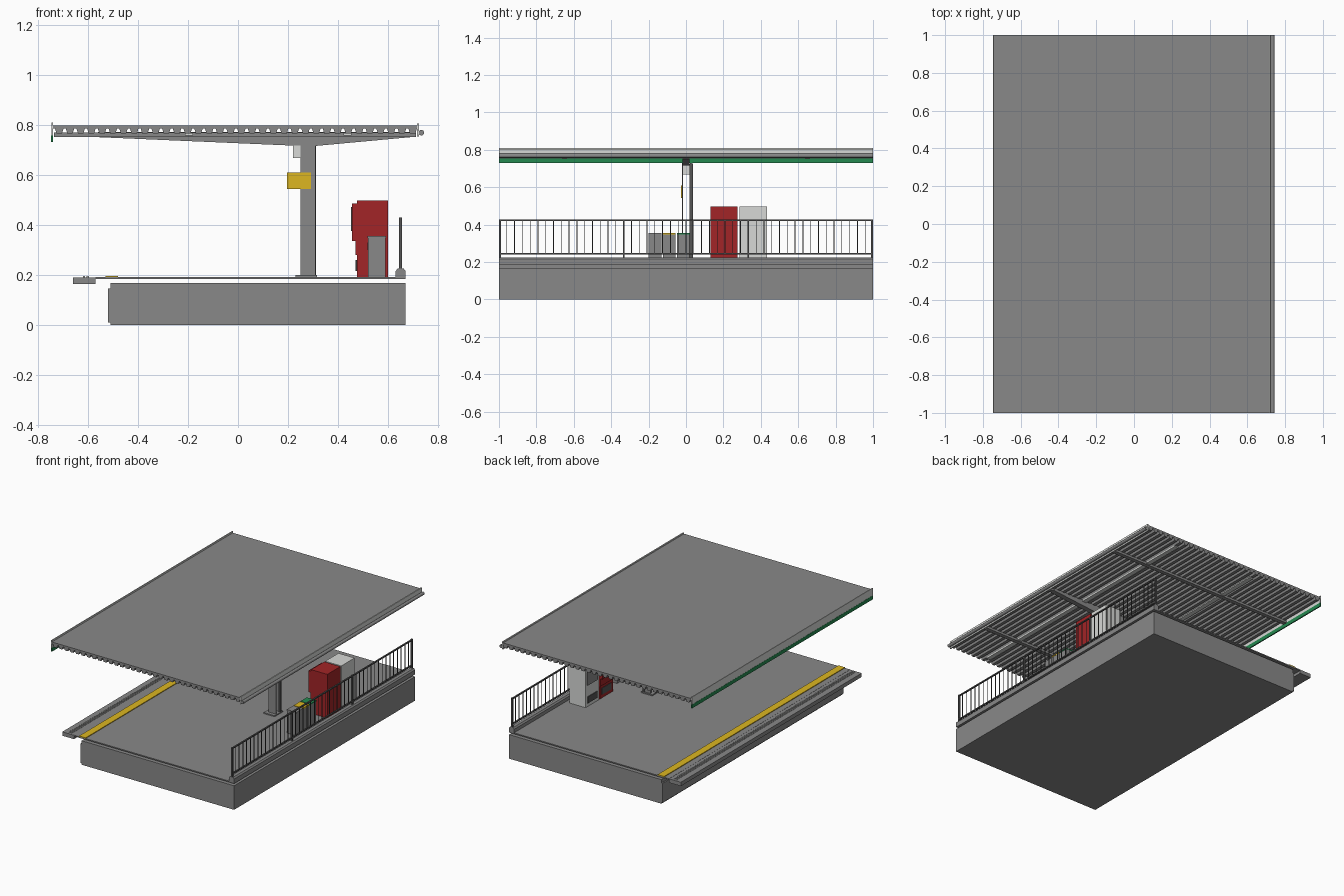
import bpy, bmesh, math

old = bpy.data.objects.get("Cube")
if old:
    bpy.data.objects.remove(old)


def material(name, r, g, b):
    m = bpy.data.materials.new(name)
    m.use_nodes = True
    m.diffuse_color = (r, g, b, 1)
    bsdf = next(n for n in m.node_tree.nodes if n.type == 'BSDF_PRINCIPLED')
    bsdf.inputs["Base Color"].default_value = (r, g, b, 1)
    return m


GREY = material("concrete_grey", 0.25, 0.25, 0.25)
DARK = material("dark_grey", 0.09, 0.09, 0.09)
LIGHT = material("light_grey", 0.68, 0.69, 0.67)
RED = material("red", 0.36, 0.018, 0.02)
YELLOW = material("yellow", 0.72, 0.47, 0.015)
GREEN = material("green", 0.018, 0.25, 0.08)


def finish(name, bm, mat):
    bmesh.ops.recalc_face_normals(bm, faces=bm.faces)
    mesh = bpy.data.meshes.new(name)
    bm.to_mesh(mesh)
    bm.free()
    mesh.materials.append(mat)
    ob = bpy.data.objects.new(name, mesh)
    bpy.context.collection.objects.link(ob)
    return ob


def add_box(bm, x, y, z):
    """Add a box spanning the (low, high) pairs x, y and z."""
    verts = bmesh.ops.create_cube(bm, size=1)["verts"]
    for v in verts:
        for i, (low, high) in enumerate((x, y, z)):
            v.co[i] = low if v.co[i] < 0 else high


def boxes(name, mat, spans):
    bm = bmesh.new()
    for span in spans:
        add_box(bm, *span)
    return finish(name, bm, mat)


def box(name, mat, x, y, z):
    return boxes(name, mat, [(x, y, z)])


def extrude(name, mat, profile, y):
    """Extrude an x-z profile along y."""
    bm = bmesh.new()
    face = bm.faces.new([bm.verts.new((px, y[0], pz)) for px, pz in profile])
    new = bmesh.ops.extrude_face_region(bm, geom=[face])["geom"]
    for v in new:
        if isinstance(v, bmesh.types.BMVert):
            v.co.y = y[1]
    return finish(name, bm, mat)


FULL = (-1, 1)

# Platform body, floor slab and edge
box("platform_base", GREY, (-0.51, 0.67), FULL, (0, 0.168))
box("platform_base_face", GREY, (-0.52, -0.51), FULL, (0.01, 0.145))
box("floor_slab", GREY, (-0.57, 0.67), FULL, (0.183, 0.191))
box("platform_edge", GREY, (-0.66, -0.57), FULL, (0.163, 0.19))
box("warning_stripe", YELLOW, (-0.53, -0.48), FULL, (0.191, 0.196))
boxes("edge_grip_studs", LIGHT,
      [((x, x + 0.009), (y / 50 - 0.004, y / 50 + 0.004), (0.19, 0.195))
       for x in (-0.62, -0.605) for y in range(-49, 50)])

# Kerb along the rear edge
extrude("kerb", GREY, [(0.63, 0.191), (0.67, 0.191), (0.67, 0.215),
                       (0.662, 0.225), (0.638, 0.225), (0.63, 0.215)], FULL)

# Railing
RAIL_X = 0.65
boxes("railing_rails", DARK,
      [((RAIL_X - 0.005, RAIL_X + 0.005), FULL, (z - 0.004, z + 0.004))
       for z in (0.245, 0.422)])
boxes("railing_posts", DARK,
      [((RAIL_X - 0.006, RAIL_X + 0.006), (y - 0.005, y + 0.005), (0.22, 0.428))
       for y in (-0.994, -0.333, 0.333, 0.994)])
boxes("railing_bars", DARK,
      [((RAIL_X - 0.002, RAIL_X + 0.002), (y / 24 - 0.002, y / 24 + 0.002),
        (0.245, 0.422)) for y in range(-23, 24)])

# Ribbed roof sheet
RIBS = 34
LEFT, RIGHT = -0.74, 0.715
pitch = (RIGHT - LEFT) / RIBS
roof = [(RIGHT, 0.797), (LEFT, 0.797)]
for i in range(RIBS):
    for part, z in ((0, 0.785), (0.2, 0.785), (0.35, 0.765), (0.85, 0.765)):
        roof.append((LEFT + (i + part) * pitch, z))
roof.append((RIGHT, 0.785))
extrude("ribbed_roof", GREY, roof, FULL)

# Roof trim, fascia and gutter
box("front_fascia", LIGHT, (-0.746, -0.74), FULL, (0.756, 0.808))
box("fascia_band", GREEN, (-0.747, -0.739), FULL, (0.73, 0.756))
box("rear_trim", LIGHT, (0.715, 0.723), FULL, (0.752, 0.805))
bpy.ops.mesh.primitive_cylinder_add(vertices=16, radius=0.011, depth=2,
                                    location=(0.733, 0, 0.768),
                                    rotation=(math.pi / 2, 0, 0))
gutter = bpy.context.object
gutter.name = "gutter_pipe"
gutter.data.materials.append(GREY)
bpy.ops.object.shade_smooth_by_angle()

# Roof supports
extrude("main_beam", GREY, [(-0.56, 0.75), (0.25, 0.715), (0.31, 0.715),
                            (0.69, 0.75), (0.69, 0.77), (-0.56, 0.77)],
        (-0.018, 0.018))
boxes("cross_beams", GREY, [((-0.735, 0.712), (y - 0.014, y + 0.014), (0.75, 0.768))
                            for y in (-0.65, 0, 0.65)])

# Lamps under the roof
boxes("lamp_strips", LIGHT, [((x - 0.016, x + 0.016), (-0.95, 0.95), (0.757, 0.766))
                             for x in (-0.195, 0.437)])

# Twin-plate column with a foot
boxes("column", GREY, [((0.25, 0.31), (-0.022, -0.017), (0.195, 0.73)),
                       ((0.25, 0.31), (0.022, 0.036), (0.195, 0.73))])
boxes("column_edge", DARK, [((0.297, 0.311), (0.02, 0.038), (0.195, 0.725))])
box("column_foot", GREY, (0.23, 0.315), (-0.045, 0.045), (0.19, 0.199))

# Sign and speaker on the column
box("hanging_sign", YELLOW, (0.195, 0.292), (-0.027, -0.02), (0.543, 0.608))
box("speaker", LIGHT, (0.22, 0.251), (-0.02, 0.02), (0.667, 0.717))

# Vending machines
extrude("red_machine", RED,
        [(0.475, 0.191), (0.6, 0.191), (0.6, 0.497), (0.475, 0.497), (0.475, 0.485),
         (0.455, 0.485), (0.455, 0.335), (0.47, 0.335), (0.47, 0.28), (0.475, 0.28)],
        (0.13, 0.275))
box("red_machine_window", DARK, (0.451, 0.456), (0.148, 0.257), (0.375, 0.47))
box("red_machine_tray", DARK, (0.471, 0.476), (0.15, 0.255), (0.215, 0.26))
box("light_machine", LIGHT, (0.475, 0.6), (0.285, 0.432), (0.191, 0.497))
box("light_machine_window", GREY, (0.47, 0.476), (0.3, 0.417), (0.34, 0.475))
box("light_machine_tray", DARK, (0.47, 0.476), (0.305, 0.412), (0.215, 0.26))

# Waste bins with coloured lids
for i, lid in enumerate((GREY, YELLOW, GREEN)):
    y = -0.2 + i * 0.076
    box(f"bin_{i + 1}", GREY, (0.52, 0.59), (y, y + 0.068), (0.191, 0.348))
    box(f"bin_lid_{i + 1}", lid, (0.518, 0.592), (y - 0.001, y + 0.069), (0.348, 0.356))
    box(f"bin_slot_{i + 1}", DARK, (0.517, 0.521), (y + 0.015, y + 0.053), (0.3, 0.33))
